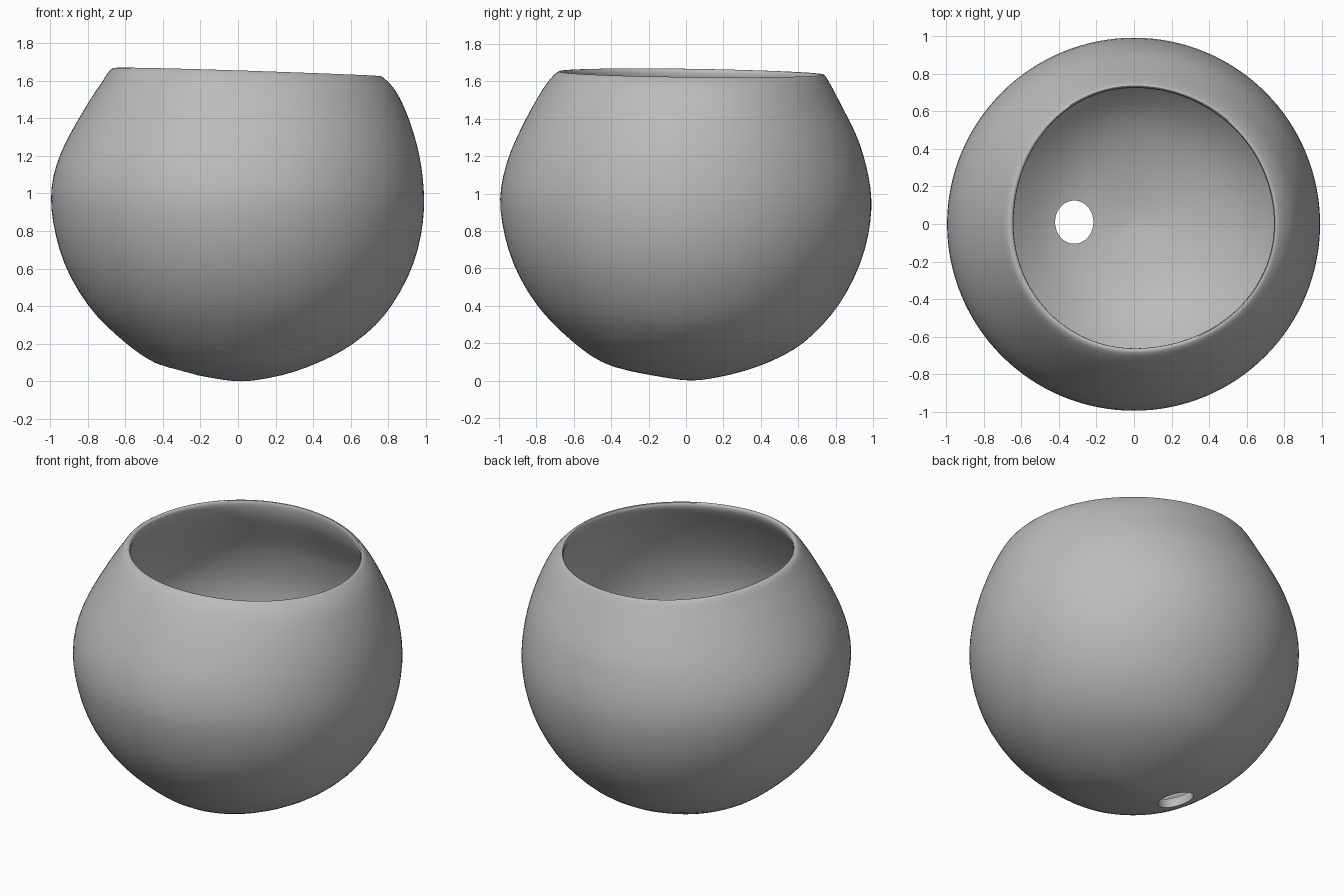
import bpy, bmesh, math
from mathutils import Vector

if "Cube" in bpy.data.objects:
    bpy.data.objects.remove(bpy.data.objects["Cube"])

SEGMENTS = 64
CENTRE = Vector((0, 0, 0.95))
WALL = 0.94          # inner shell scale

# Outer wall, bottom to shoulder: height, then radius toward +x, +y, -x, -y
OUTER = [
    (0.004, .09, .10, .06, .04), (0.03, .235, .24, .21, .20),
    (0.07, .36, .38, .39, .40), (0.13, .50, .52, .505, .51),
    (0.20, .62, .635, .595, .60), (0.30, .74, .735, .71, .71),
    (0.40, .82, .82, .80, .80), (0.55, .908, .905, .895, .895),
    (0.70, .962, .962, .955, .955), (0.85, .988, .99, .988, .988),
    (0.97, .994, .996, 1.0, 1.0), (1.09, .985, .98, .988, .982),
    (1.20, .968, .952, .952, .95), (1.30, .943, .92, .905, .907),
    (1.40, .912, .87, .845, .857), (1.50, .873, .82, .78, .80),
    (1.57, .838, .785, .727, .755),
]
# Rounded lip, outside to inside
LIP = [
    (1.61, .805, .763, .70, .722), (1.638, .775, .747, .68, .695),
    (1.648, .757, .735, .658, .675), (1.640, .746, .726, .642, .662),
    (1.61, .745, .724, .640, .660),
]


def ring(row, scale=1.0):
    """Points of one ring, blending the four directional radii."""
    z, px, py, nx, ny = row
    points = []
    for i in range(SEGMENTS):
        a = 2 * math.pi * i / SEGMENTS
        c, s = math.cos(a), math.sin(a)
        r = (px if c > 0 else nx) * c * c + (py if s > 0 else ny) * s * s
        p = Vector((r * c, r * s, z))
        # the mouth tilts gently up toward the right and front
        t = min(max((z - 1.35) / 0.27, 0), 1)
        p.z += t * (-0.022 * c - 0.009 * s)
        points.append(CENTRE + (p - CENTRE) * scale)
    return points


# Bowl: outer wall, lip and inner wall as one closed skin
bm = bmesh.new()
rings = [ring(r) for r in OUTER + LIP] + [ring(r, WALL) for r in reversed(OUTER)]
loops = [[bm.verts.new(p) for p in pts] for pts in rings]
for low, high in zip(loops, loops[1:]):
    for i in range(SEGMENTS):
        j = (i + 1) % SEGMENTS
        bm.faces.new((low[i], low[j], high[j], high[i]))
for loop, z in ((loops[0], 0.0), (loops[-1], CENTRE.z * (1 - WALL))):
    pole = bm.verts.new((0.02, 0.03, z))
    for i in range(SEGMENTS):
        bm.faces.new((loop[i], loop[(i + 1) % SEGMENTS], pole))
bmesh.ops.recalc_face_normals(bm, faces=bm.faces)
mesh = bpy.data.meshes.new("bowl")
bm.to_mesh(mesh)
bm.free()
bowl = bpy.data.objects.new("bowl", mesh)
bpy.context.collection.objects.link(bowl)

# Single grey clay colour
grey = bpy.data.materials.new("grey")
grey.use_nodes = True
colour = (0.5, 0.5, 0.5, 1)
grey.diffuse_color = colour
grey.node_tree.nodes["Principled BSDF"].inputs["Base Color"].default_value = colour
mesh.materials.append(grey)

# Drain hole cutter
bpy.ops.mesh.primitive_cylinder_add(vertices=40, radius=1, depth=0.5,
                                    location=(-0.318, 0.01, 0.08))
cutter = bpy.context.object
cutter.name = "drain_hole_cutter"
cutter.scale = (0.102, 0.115, 1)
cutter.data.materials.append(grey)
cutter.hide_render = True
cutter.hide_set(True)

# Smooth the skin, then pierce the floor
subdivide = bowl.modifiers.new("smooth", 'SUBSURF')
subdivide.levels = subdivide.render_levels = 1
hole = bowl.modifiers.new("drain_hole", 'BOOLEAN')
hole.operation = 'DIFFERENCE'
hole.solver = 'EXACT'
hole.object = cutter

bpy.ops.object.select_all(action='DESELECT')
bpy.context.view_layer.objects.active = bowl
bowl.select_set(True)
for name in ("smooth", "drain_hole"):
    bpy.ops.object.modifier_apply(modifier=name)
bpy.data.objects.remove(cutter)
bpy.ops.object.shade_smooth_by_angle(angle=math.radians(40))
